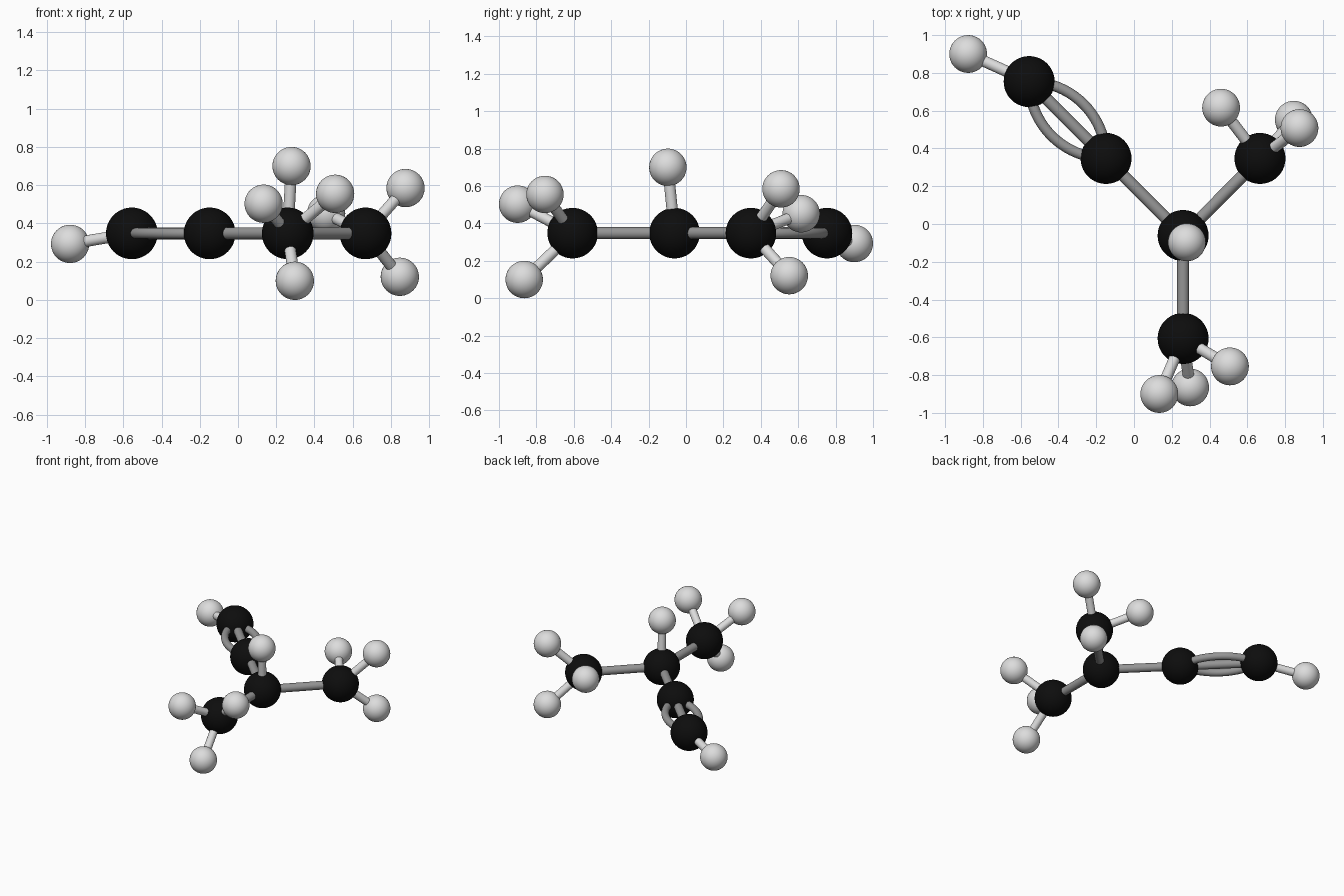
import bpy, bmesh, math
from mathutils import Vector

if "Cube" in bpy.data.objects:
    bpy.data.objects.remove(bpy.data.objects["Cube"])


def material(name, v):
    m = bpy.data.materials.new(name)
    m.diffuse_color = (v, v, v, 1)
    m.use_nodes = True
    m.node_tree.nodes["Principled BSDF"].inputs["Base Color"].default_value = m.diffuse_color
    return m


BLACK = material("carbon black", 0.004)
GREY = material("bond grey", 0.30)
WHITE = material("hydrogen white", 0.72)


def finish(name, bm, mat):
    me = bpy.data.meshes.new(name)
    bm.to_mesh(me)
    bm.free()
    me.materials.append(mat)
    me.shade_smooth()
    ob = bpy.data.objects.new(name, me)
    bpy.context.collection.objects.link(ob)


def atom(name, pos, radius, mat):
    bm = bmesh.new()
    bmesh.ops.create_uvsphere(bm, u_segments=40, v_segments=24, radius=radius)
    bmesh.ops.translate(bm, verts=bm.verts, vec=pos)
    finish(name, bm, mat)


def bond(name, path, radius, mat, sides=20):
    """Round tube swept along a path; its open ends sit inside the atoms."""
    bm = bmesh.new()
    pts = [Vector(p) for p in path]
    rings = []
    for i, p in enumerate(pts):
        t = (pts[min(i + 1, len(pts) - 1)] - pts[max(i - 1, 0)]).normalized()
        ref = Vector((0, 0, 1)) if abs(t.z) < 0.95 else Vector((1, 0, 0))
        u = t.cross(ref).normalized()
        v = u.cross(t)
        rings.append([bm.verts.new(p + radius * (math.cos(a) * u + math.sin(a) * v))
                      for a in (2 * math.pi * k / sides for k in range(sides))])
    for r0, r1 in zip(rings, rings[1:]):
        for k in range(sides):
            j = (k + 1) % sides
            bm.faces.new((r0[k], r0[j], r1[j], r1[k]))
    bmesh.ops.recalc_face_normals(bm, faces=bm.faces)
    finish(name, bm, mat)


# Carbon atoms, all at one height
Z = 0.348
carbons = {
    "end": Vector((-0.555, 0.754, Z)),
    "inner": Vector((-0.148, 0.347, Z)),
    "centre": Vector((0.26, -0.061, Z)),
    "right": Vector((0.667, 0.347, Z)),
    "front": Vector((0.26, -0.606, Z)),
}
for name, pos in carbons.items():
    atom("carbon_" + name, pos, 0.135, BLACK)

# Hydrogen atoms with their bonds
hydrogens = {
    "end": [(-0.878, 0.90, 0.293)],
    "centre": [(0.28, -0.097, 0.70)],
    "right": [(0.461, 0.616, 0.452), (0.846, 0.552, 0.121), (0.876, 0.508, 0.585)],
    "front": [(0.134, -0.90, 0.503), (0.297, -0.865, 0.10), (0.508, -0.754, 0.555)],
}
for name, places in hydrogens.items():
    for i, pos in enumerate(places):
        atom(f"hydrogen_{name}_{i + 1}", pos, 0.10, WHITE)
        bond(f"hydrogen_bond_{name}_{i + 1}", [carbons[name], pos], 0.03, WHITE)

# Straight carbon bonds
for a, b in (("end", "inner"), ("inner", "centre"), ("centre", "right"), ("centre", "front")):
    bond(f"bond_{a}_{b}", [carbons[a], carbons[b]], 0.032, GREY)

# Two bowed bonds complete the triple bond: quarter circles either side
a, b = carbons["end"], carbons["inner"]
for name, corner in (("back", Vector((a.x, b.y, Z))), ("front", Vector((b.x, a.y, Z)))):
    arc = [corner + (a - corner) * math.cos(t) + (b - corner) * math.sin(t)
           for t in (math.pi / 2 * k / 20 for k in range(21))]
    bond("curved_bond_" + name, arc, 0.028, GREY)
